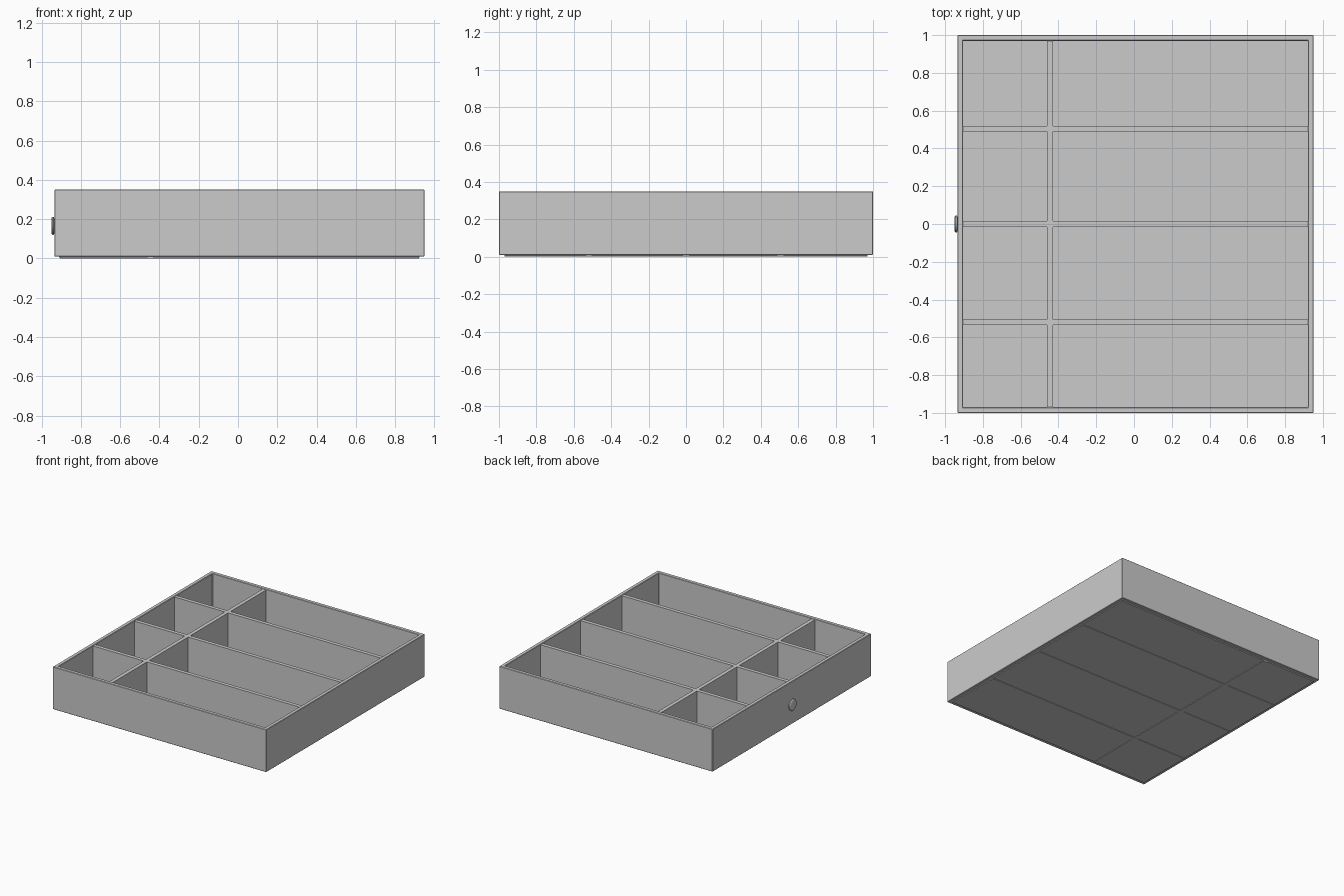
import bpy, bmesh, math

if "Cube" in bpy.data.objects:
    bpy.data.objects.remove(bpy.data.objects["Cube"])

X0, X1, Y0, Y1 = -0.935, 0.95, -1.0, 1.0   # outer footprint
T = 0.03                                   # board thickness


def finish(name, bm, bevel=0.0):
    bmesh.ops.recalc_face_normals(bm, faces=bm.faces)
    mesh = bpy.data.meshes.new(name)
    bm.to_mesh(mesh)
    bm.free()
    ob = bpy.data.objects.new(name, mesh)
    bpy.context.collection.objects.link(ob)
    if bevel:
        mod = ob.modifiers.new("edge_softening", 'BEVEL')
        mod.width = bevel
        mod.segments = 1
    return ob


def box(name, x0, x1, y0, y1, z0, z1, bevel=0.0):
    bm = bmesh.new()
    bmesh.ops.create_cube(bm, size=1)
    for v in bm.verts:
        v.co.x = x1 if v.co.x > 0 else x0
        v.co.y = y1 if v.co.y > 0 else y0
        v.co.z = z1 if v.co.z > 0 else z0
    return finish(name, bm, bevel)


def frame(name, z0, z1):
    # Four loops (outer/inner, bottom/top) joined into a rectangular ring
    bm = bmesh.new()
    loops = []
    for inset, z in ((0, z0), (0, z1), (T, z1), (T, z0)):
        a, b, c, d = X0 + inset, X1 - inset, Y0 + inset, Y1 - inset
        loops.append([bm.verts.new((x, y, z)) for x, y in ((a, c), (b, c), (b, d), (a, d))])
    for i in range(4):
        p, q = loops[i], loops[(i + 1) % 4]
        for j in range(4):
            k = (j + 1) % 4
            bm.faces.new((p[j], p[k], q[k], q[j]))
    return finish(name, bm, 0.003)


# Outer walls and floor panel
frame("drawer_walls", 0.01, 0.35)
box("floor_panel", X0 + 0.025, X1 - 0.025, Y0 + 0.03, Y1 - 0.03, 0.004, 0.02)

# Long dividers, running left to right
centres = [-0.52, 0.0, 0.505]
for i, y in enumerate(centres):
    box(f"long_divider_{i + 1}", X0 + T, X1 - T, y - T / 2, y + T / 2, 0.0, 0.345)

# Short cross dividers between the long ones
edges = [Y0 + T / 2] + centres + [Y1 - T / 2]
for i, (a, b) in enumerate(zip(edges, edges[1:])):
    box(f"cross_divider_{i + 1}", -0.46, -0.43, a + T / 2, b - T / 2, 0.0, 0.345)

# Round knob on the left wall, turned from a profile of (outward distance, radius)
profile = [(0.0, 0.038), (0.003, 0.045), (0.009, 0.045), (0.013, 0.042), (0.015, 0.036)]
N = 32
bm = bmesh.new()
rings = [[bm.verts.new((X0 - d, r * math.cos(2 * math.pi * k / N), 0.165 + r * math.sin(2 * math.pi * k / N)))
          for k in range(N)] for d, r in profile]
for p, q in zip(rings, rings[1:]):
    for k in range(N):
        bm.faces.new((p[k], p[(k + 1) % N], q[(k + 1) % N], q[k]))
bm.faces.new(rings[0])
bm.faces.new(rings[-1])
knob = finish("knob", bm)
bpy.context.view_layer.objects.active = knob
knob.select_set(True)
bpy.ops.object.shade_smooth_by_angle(angle=math.radians(35))
